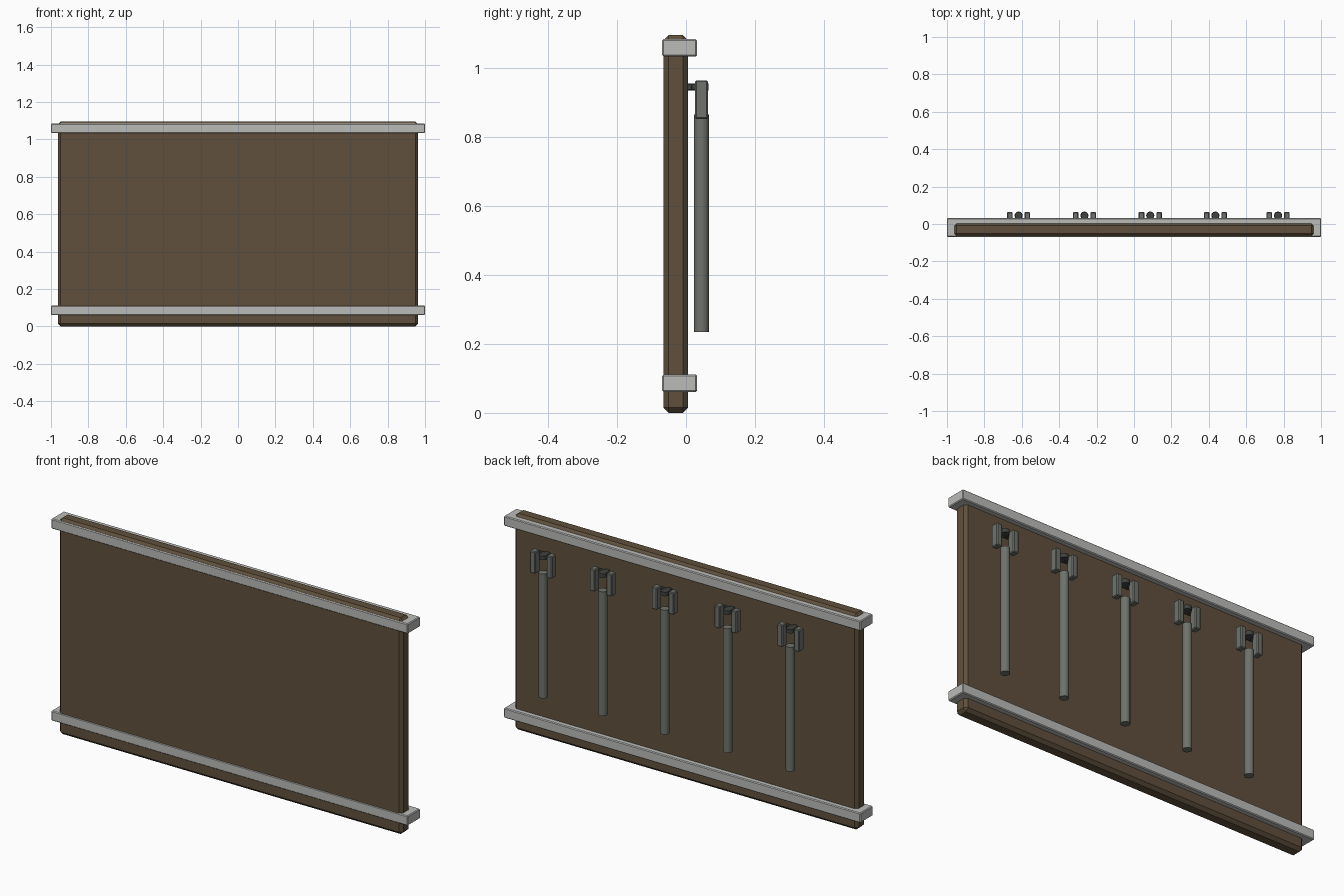
import bpy

if "Cube" in bpy.data.objects:
    bpy.data.objects.remove(bpy.data.objects["Cube"])


def material(name, rgb):
    m = bpy.data.materials.new(name)
    m.diffuse_color = (*rgb, 1)
    m.use_nodes = True
    m.node_tree.nodes["Principled BSDF"].inputs["Base Color"].default_value = m.diffuse_color
    return m


WOOD = material("dark_wood", (0.115, 0.08, 0.046))
STEEL = material("light_metal", (0.5, 0.5, 0.49))
IRON = material("grey_metal", (0.16, 0.17, 0.15))
DARK = material("dark_metal", (0.05, 0.055, 0.05))


def finish(ob, name, mat, bevel=0.0):
    ob.name = name
    ob.data.materials.append(mat)
    if bevel:
        mod = ob.modifiers.new("chamfer", 'BEVEL')
        mod.width = bevel
        mod.segments = 1
    return ob


def box(name, x, y, z, mat, bevel=0.0):
    # x, y, z are (low, high) ranges
    bpy.ops.mesh.primitive_cube_add(size=1, location=[sum(r) / 2 for r in (x, y, z)])
    ob = bpy.context.object
    ob.scale = [r[1] - r[0] for r in (x, y, z)]
    bpy.ops.object.transform_apply(location=False, rotation=False, scale=True)
    return finish(ob, name, mat, bevel)


def cylinder(name, loc, radius, depth, mat, sides=12, rot=(0, 0, 0)):
    bpy.ops.mesh.primitive_cylinder_add(vertices=sides, radius=radius, depth=depth,
                                        location=loc, rotation=rot)
    ob = finish(bpy.context.object, name, mat)
    bpy.ops.object.shade_smooth_by_angle(angle=0.7)
    return ob


# Wooden panel
box("panel", (-0.963, 0.963), (-0.066, 0.006), (0, 1.096), WOOD, 0.015)

# Metal bands wrapped around the panel
for name, z in (("lower_band", 0.086), ("upper_band", 1.059)):
    box(name, (-1, 1), (-0.069, 0.032), (z - 0.025, z + 0.025), STEEL, 0.004)

# Hanging rods, each with a pair of side plates and a wall hook
for x in (-0.617, -0.265, 0.087, 0.435, 0.77):
    cylinder("rod", (x, 0.045, 0.55), 0.022, 0.63, IRON)
    for s in (-1, 1):
        c = x + s * 0.047
        box("side_plate", (c - 0.015, c + 0.015), (0.026, 0.064), (0.853, 0.965), IRON, 0.004)
    box("hook_bar", (x - 0.04, x + 0.04), (0.014, 0.033), (0.935, 0.955), DARK, 0.003)
    box("hook_stem", (x - 0.012, x + 0.012), (0.0, 0.02), (0.935, 0.955), DARK, 0.003)
    cylinder("hook_knob", (x, 0.045, 0.945), 0.02, 0.02, DARK)
